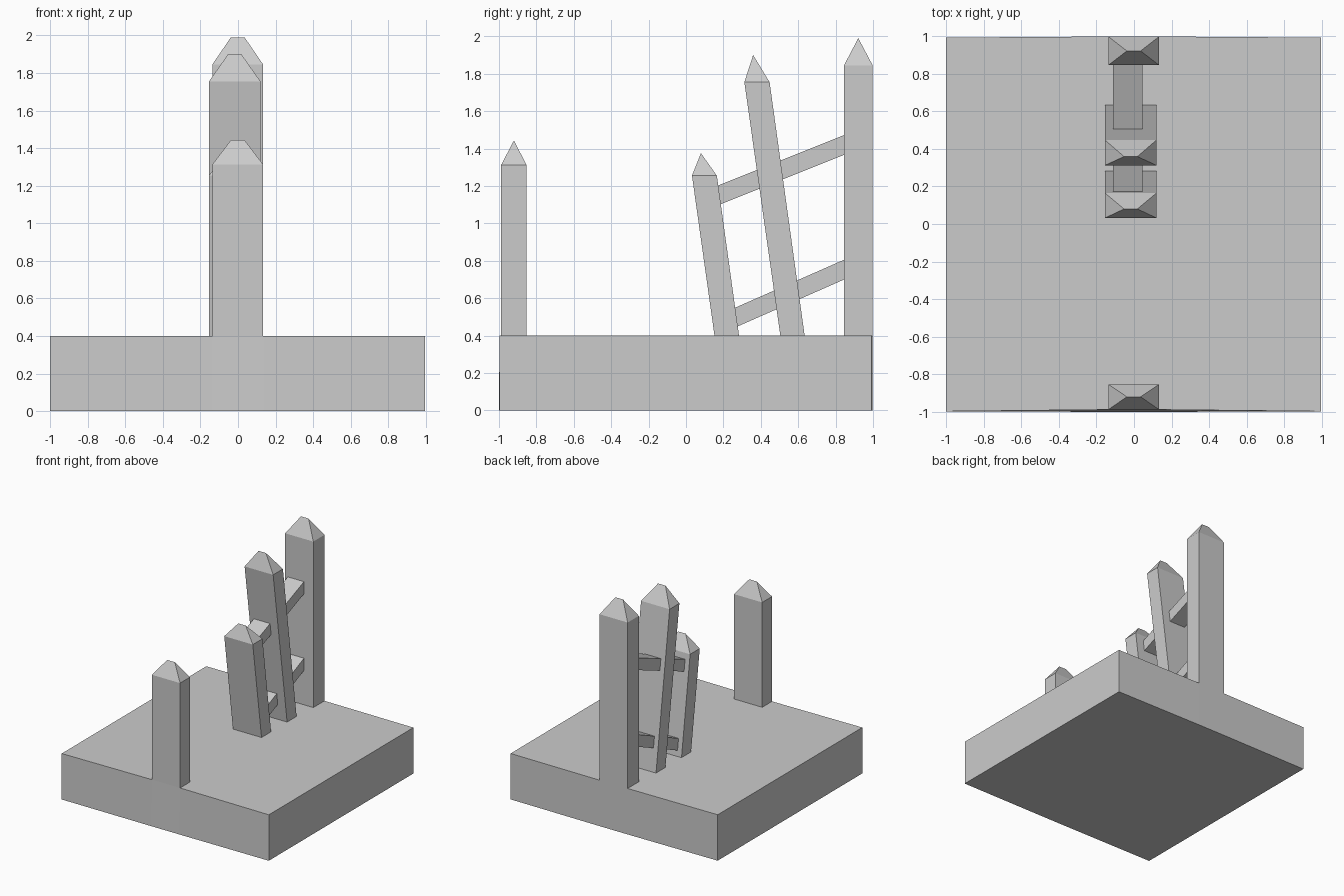
import bpy, bmesh

if "Cube" in bpy.data.objects:
    bpy.data.objects.remove(bpy.data.objects["Cube"])


def make_mesh(name, rings):
    """Skin a stack of equal-sized vertex rings and cap both ends."""
    bm = bmesh.new()
    loops = [[bm.verts.new(p) for p in ring] for ring in rings]
    n = len(loops[0])
    for a, b in zip(loops, loops[1:]):
        for i in range(n):
            j = (i + 1) % n
            bm.faces.new((a[i], a[j], b[j], b[i]))
    bm.faces.new(loops[0][::-1])
    bm.faces.new(loops[-1])
    bmesh.ops.remove_doubles(bm, verts=bm.verts, dist=0.0005)
    bmesh.ops.recalc_face_normals(bm, faces=bm.faces)
    mesh = bpy.data.meshes.new(name)
    bm.to_mesh(mesh)
    bm.free()
    obj = bpy.data.objects.new(name, mesh)
    bpy.context.collection.objects.link(obj)
    return obj


def rect(x0, x1, y0, y1, z):
    return [(x0, y0, z), (x1, y0, z), (x1, y1, z), (x0, y1, z)]


def picket(name, x0, x1, foot, shoulder, tip, ridge):
    """Board with a hipped point; foot/shoulder are (y0, y1, z), tip is (y, z)."""
    ry, rz = tip
    make_mesh(name, [rect(x0, x1, *foot), rect(x0, x1, *shoulder),
                     rect(*ridge, ry, ry, rz)])


# Ground block, its long edges bending slightly where the posts meet it
def outline(front, z):
    w = 0.135
    return [(-1, -0.997, z), (-w, front, z), (w, front, z), (0.995, -0.997, z),
            (0.995, 0.992, z), (w, 0.998, z), (-w, 0.998, z), (-1, 0.992, z)]


make_mesh("ground_block", [outline(-1.0, 0), outline(-0.988, 0.4)])

# Upright posts at the front and back edges
picket("front_post", -0.137, 0.134, (-0.988, -0.853, 0.395),
       (-0.988, -0.853, 1.313), (-0.92, 1.443), (-0.038, 0.035))
picket("back_post", -0.137, 0.134, (0.845, 0.998, 0.395),
       (0.845, 0.998, 1.845), (0.921, 1.99), (-0.038, 0.035))

# Leaning boards
picket("short_leaning_board", -0.155, 0.12, (0.153, 0.284, 0.395),
       (0.032, 0.165, 1.255), (0.08, 1.375), (-0.053, 0.018))
picket("tall_leaning_board", -0.155, 0.12, (0.505, 0.635, 0.395),
       (0.312, 0.447, 1.755), (0.359, 1.9), (-0.053, 0.018))

# Sloping rails through the leaning boards into the back post
for name, y0, y1, z0, z1 in [("upper_rail", 0.15, 0.86, 1.088, 1.372),
                             ("lower_rail", 0.24, 0.86, 0.433, 0.706)]:
    ends = [[(-0.112, y, z), (0.044, y, z), (0.044, y, z + 0.106), (-0.112, y, z + 0.106)]
            for y, z in ((y0, z0), (y1, z1))]
    make_mesh(name, ends)
